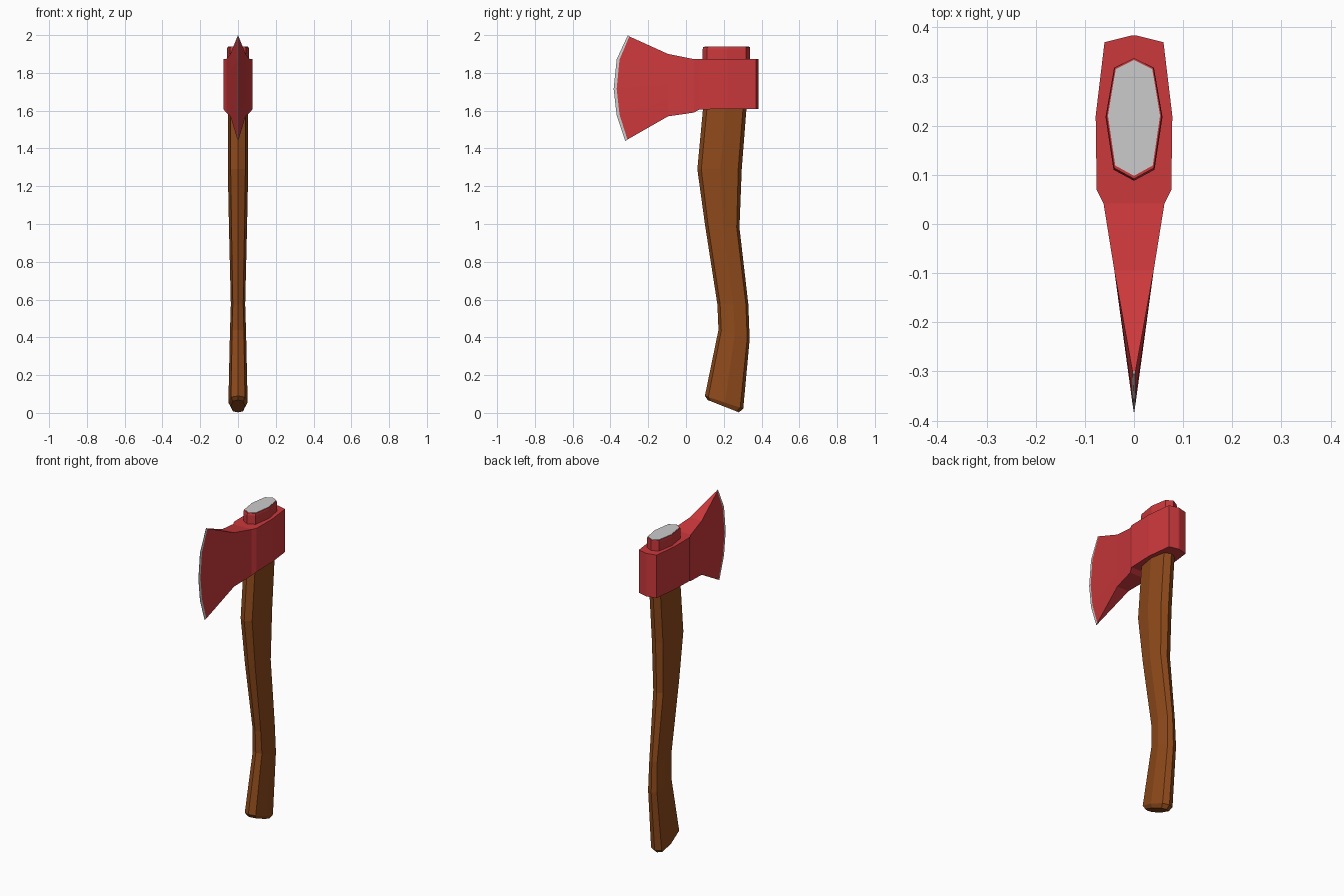
import bpy, bmesh

if "Cube" in bpy.data.objects:
    bpy.data.objects.remove(bpy.data.objects["Cube"])


def material(name, rgb):
    m = bpy.data.materials.new(name)
    m.diffuse_color = (*rgb, 1)
    m.use_nodes = True
    m.node_tree.nodes["Principled BSDF"].inputs["Base Color"].default_value = m.diffuse_color
    return m


def loft(name, rings, mat=None):
    """Skin equal-length closed rings of points and cap both ends."""
    bm = bmesh.new()
    loops = [[bm.verts.new(p) for p in r] for r in rings]
    n = len(rings[0])
    for a, b in zip(loops, loops[1:]):
        for i in range(n):
            j = (i + 1) % n
            bm.faces.new((a[i], a[j], b[j], b[i]))
    bm.faces.new(loops[0][::-1])
    bm.faces.new(loops[-1])
    bmesh.ops.remove_doubles(bm, verts=bm.verts, dist=1e-5)
    bmesh.ops.recalc_face_normals(bm, faces=bm.faces)
    me = bpy.data.meshes.new(name)
    bm.to_mesh(me)
    bm.free()
    ob = bpy.data.objects.new(name, me)
    bpy.context.collection.objects.link(ob)
    if mat:
        me.materials.append(mat)
    return ob


def grip_ring(yf, zf, yb, zb, w):
    """Eight-sided long section from front point to back point."""
    half = [(0, 0), (.09, .72), (.52, 1), (.92, .7), (1, 0)]
    sec = half + [(t, -x) for t, x in half[3:0:-1]]
    return [(x * w, yf + (yb - yf) * t, zf + (zb - zf) * t) for t, x in sec]


wood = material("wood", (.27, .068, .011))
red = material("red_paint", (.6, .04, .045))

# Curved wooden handle
loft("handle", [grip_ring(*s) for s in [
    (.115, .068, .28, .003, .038),
    (.10, .09, .303, .022, .051),
    (.172, .44, .337, .39, .043),
    (.166, .575, .33, .575, .038),
    (.10, 1.0, .283, .98, .048),
    (.06, 1.29, .295, 1.29, .054),
    (.09, 1.61, .32, 1.61, .054),
    (.092, 1.66, .325, 1.66, .054)]], wood)

# Red collar above the head, with its pale wooden end
loft("collar", [grip_ring(.088, z, .338, z, .058) for z in (1.85, 1.925)]
     + [grip_ring(.092, 1.938, .338, 1.938, .056)], red)
loft("handle_end", [grip_ring(.098, 1.93, .334, 1.93, .053),
                    grip_ring(.098, 1.94, .334, 1.94, .053)])


def head_ring(ys, zs, w):
    """Vertical ring: five heights up one side, back down the other."""
    side = list(zip(ys, zs))
    return [(w, y, z) for y, z in side] + [(-w, y, z) for y, z in side[::-1]]


def straight(y, z0, z1, w):
    return head_ring([y] * 5, [z0 + (z1 - z0) * i / 4 for i in range(5)], w)


# Axe head, widening from the poll and thinning to the blade
inner = head_ring([-.31, -.352, -.367, -.352, -.30],
                  [1.447, 1.58, 1.715, 1.87, 1.993], .003)
loft("axe_head", [
    straight(.384, 1.61, 1.873, .004),
    straight(.37, 1.61, 1.873, .06),
    straight(.22, 1.61, 1.873, .078),
    straight(.07, 1.606, 1.873, .076),
    straight(.042, 1.59, 1.873, .062),
    straight(-.095, 1.57, 1.90, .04),
    inner], red)

# Bare ground cutting edge
outer = head_ring([-.322, -.367, -.383, -.367, -.308],
                  [1.44, 1.575, 1.715, 1.872, 2.0], .0005)
loft("cutting_edge", [inner, outer])
